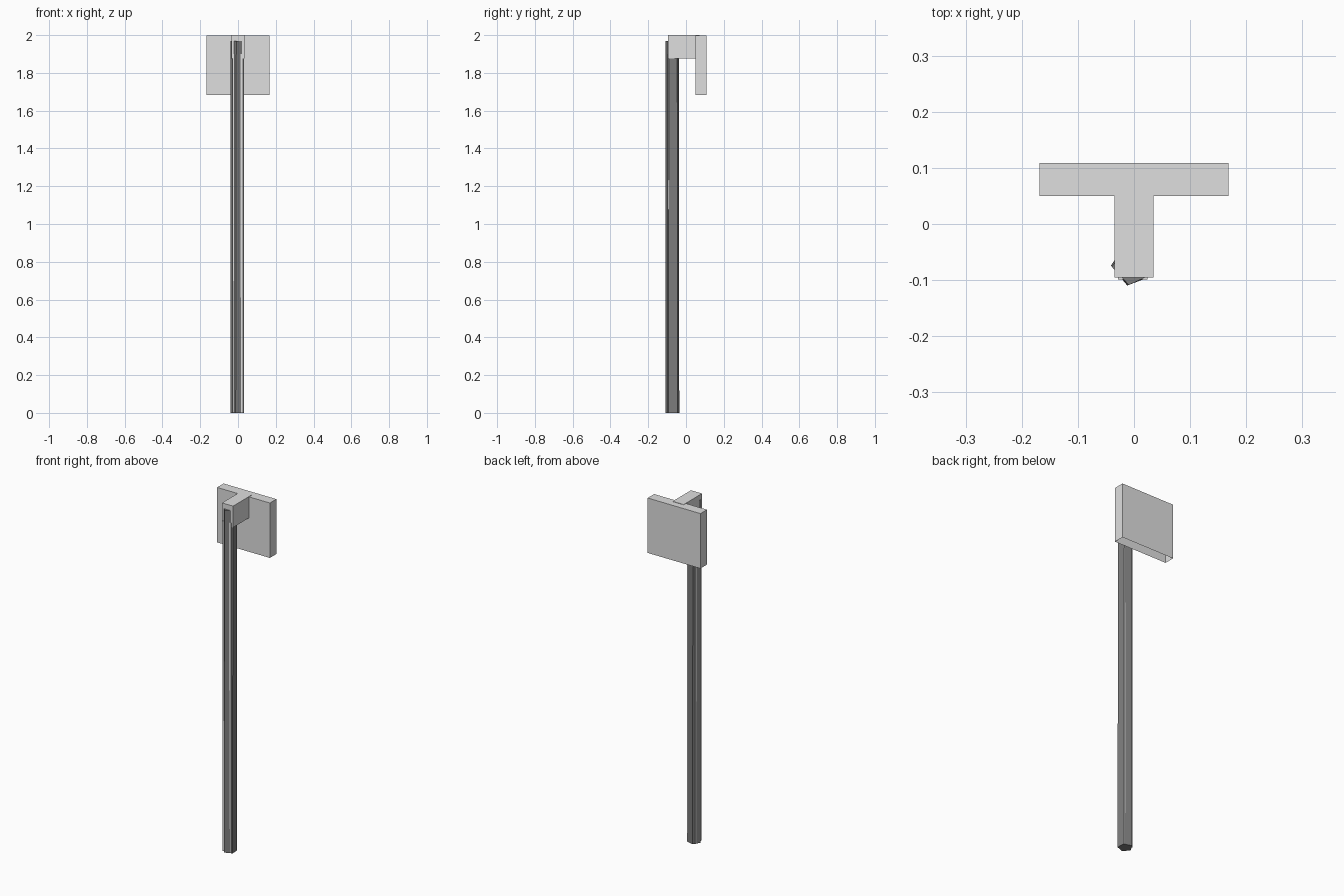
import bpy, bmesh, math

if "Cube" in bpy.data.objects:
    bpy.data.objects.remove(bpy.data.objects["Cube"])


def material(name, value):
    m = bpy.data.materials.new(name)
    m.diffuse_color = (value, value, value, 1)
    m.use_nodes = True
    m.node_tree.nodes["Principled BSDF"].inputs["Base Color"].default_value = m.diffuse_color
    return m


LIGHT = material("light_grey", 0.74)
DARK = material("dark_grey", 0.21)


def finish(name, bm, mat):
    me = bpy.data.meshes.new(name)
    bm.to_mesh(me)
    bm.free()
    me.materials.append(mat)
    ob = bpy.data.objects.new(name, me)
    bpy.context.collection.objects.link(ob)
    return ob


def box(name, lo, hi, mat, open_bottom=False):
    bm = bmesh.new()
    bmesh.ops.create_cube(bm, size=1)
    bm.normal_update()
    if open_bottom:
        under = [f for f in bm.faces if f.normal.z < -0.5]
        bmesh.ops.delete(bm, geom=under, context='FACES_ONLY')
    for v in bm.verts:
        v.co = [(a + b) / 2 + c * (b - a) for a, b, c in zip(lo, hi, v.co)]
    return finish(name, bm, mat)


# sign panel (a shell open underneath) and the bracket that joins it to the post
box("sign_panel", (-0.168, 0.050, 1.682), (0.168, 0.109, 1.998), LIGHT, open_bottom=True)
box("bracket", (-0.035, -0.095, 1.877), (0.035, 0.071, 2.0), LIGHT)

# light square core whose corners show through the post faces
CX, CY, HALF = -0.002, -0.072, 0.0265
box("post_core", (CX - HALF, CY - HALF, 0.001), (CX + HALF, CY + HALF, 1.9), LIGHT)

# five-sided post, very slightly tapered and twisted
bm = bmesh.new()
rings = []
for z, radius, start in ((0, 0.039, 255), (1.97, 0.0375, 259)):
    angles = [math.radians(start + 72 * i) for i in range(5)]
    rings.append([bm.verts.new((CX + radius * math.cos(a),
                                CY + radius * math.sin(a), z)) for a in angles])
bottom, top = rings
for i in range(5):
    j = (i + 1) % 5
    bm.faces.new((bottom[i], bottom[j], top[j], top[i]))
bm.faces.new(bottom)
bm.faces.new(top)
bmesh.ops.recalc_face_normals(bm, faces=bm.faces)
finish("post", bm, DARK)
